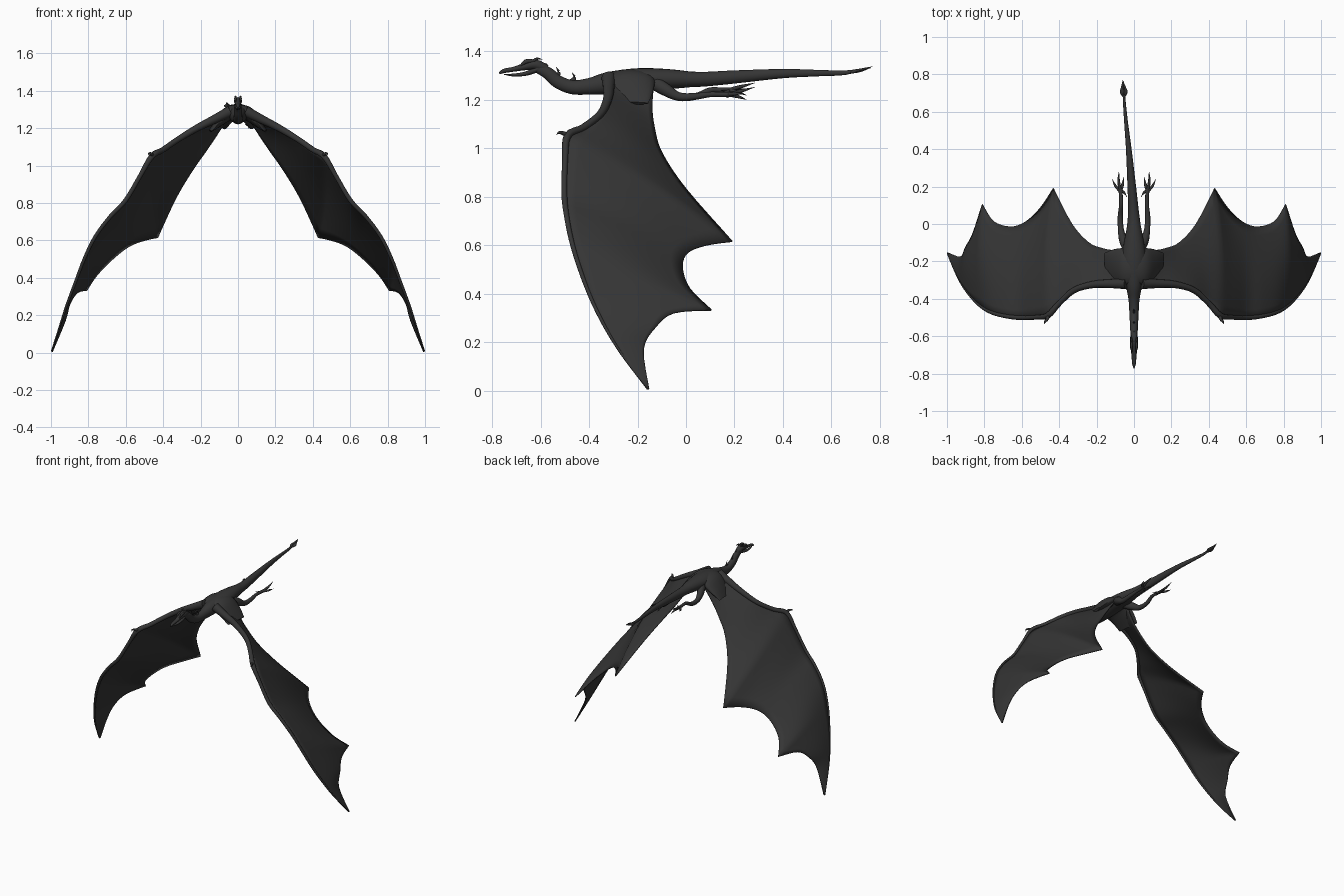
import bpy, bmesh, math
from mathutils import Vector

hide = bpy.data.materials.new("charcoal hide")
hide.diffuse_color = (0.036, 0.036, 0.036, 1)


def smooth(pts, n):
    """Catmull-Rom resampling of a list of equal-length tuples."""
    P = [pts[0]] + list(pts) + [pts[-1]]
    out = []
    for i in range(1, len(P) - 2):
        for k in range(n):
            t = k / n
            out.append([0.5 * (2 * b + (c - a) * t + (2 * a - 5 * b + 4 * c - d) * t * t
                               + (3 * b - a - 3 * c + d) * t ** 3)
                        for a, b, c, d in zip(*P[i - 1:i + 3])])
    out.append(list(pts[-1]))
    return out


def finish(bm, name, angle=60):
    bmesh.ops.recalc_face_normals(bm, faces=bm.faces)
    me = bpy.data.meshes.new(name)
    bm.to_mesh(me)
    bm.free()
    ob = bpy.data.objects.new(name, me)
    bpy.context.collection.objects.link(ob)
    me.materials.append(hide)
    bpy.ops.object.select_all(action='DESELECT')
    ob.select_set(True)
    bpy.context.view_layer.objects.active = ob
    bpy.ops.object.shade_smooth_by_angle(angle=math.radians(angle))
    return ob


def tube(name, pts, s=1, sides=12, n=4):
    """Tapered tube; each point is x, y, z, half width, half height."""
    ring = smooth(pts, n)
    bm = bmesh.new()
    rows = []
    for i, p in enumerate(ring):
        a, b = ring[max(i - 1, 0)], ring[min(i + 1, len(ring) - 1)]
        t = (Vector(b[:3]) - Vector(a[:3])).normalized()
        side = t.cross(Vector((0, 0, 1)))
        side = side.normalized() if side.length > 0.05 else Vector((1, 0, 0))
        up = side.cross(t)
        row = []
        for k in range(sides):
            q = 2 * math.pi * k / sides
            v = Vector(p[:3]) + side * math.cos(q) * max(p[3], .0008) + up * math.sin(q) * max(p[4], .0008)
            row.append(bm.verts.new((v.x * s, v.y, v.z)))
        rows.append(row)
    for r0, r1 in zip(rows, rows[1:]):
        for k in range(sides):
            j = (k + 1) % sides
            bm.faces.new((r0[k], r0[j], r1[j], r1[k]))
    bm.faces.new(rows[0])
    bm.faces.new(rows[-1])
    return finish(bm, name)


# Torso and neck in one flowing form
tube("torso_and_neck", [
    (0, 0.02, 1.284, .03, .032), (0, -.08, 1.285, .05, .042), (0, -.2, 1.283, .065, .047),
    (0, -.32, 1.268, .045, .046), (0, -.4, 1.255, .03, .034), (0, -.47, 1.252, .025, .029),
    (0, -.53, 1.275, .022, .027), (0, -.57, 1.31, .02, .025), (0, -.62, 1.335, .016, .02)], sides=20)

# Tail, drifting to the left, with a flat spade
tube("tail", [
    (0, -.1, 1.288, .05, .038), (-.002, .05, 1.284, .03, .031), (-.012, .2, 1.294, .023, .027),
    (-.028, .4, 1.308, .015, .019), (-.043, .55, 1.31, .01, .013), (-.052, .66, 1.312, .007, .009),
    (-.056, .76, 1.333, .002, .003)], sides=16)
tube("tail_spade", [
    (-.053, .675, 1.313, .004, .005), (-.055, .705, 1.318, .021, .007),
    (-.057, .735, 1.325, .012, .005), (-.06, .77, 1.338, 0, 0)])

# Head: skull with beak-like snout, lower jaw
tube("skull", [
    (0, -.575, 1.325, .014, .018), (0, -.62, 1.345, .022, .021), (0, -.66, 1.338, .018, .016),
    (0, -.71, 1.326, .013, .01), (0, -.75, 1.319, .01, .009), (0, -.77, 1.308, .002, .004)])
tube("lower_jaw", [
    (0, -.615, 1.325, .017, .012), (0, -.66, 1.308, .014, .009),
    (0, -.71, 1.302, .01, .006), (0, -.75, 1.305, .002, .002)])

# Spines along the neck
for y, z, h in ((-.525, 1.29, .045), (-.46, 1.272, .04), (-.575, 1.33, .022)):
    tube("neck_spine", [(0, y - .012, z, .006, .014), (0, y, z + h * .5, .004, .007),
                        (0, y + .002 - h * .3, z + h, 0, 0)], sides=8)

# Wing outlines: leading and trailing edge points, paired rib by rib
LEAD = [(.04, -.325, 1.29), (.12, -.325, 1.25), (.22, -.33, 1.2), (.32, -.36, 1.14), (.4, -.43, 1.085),
        (.46, -.495, 1.05), (.52, -.505, .95), (.6, -.508, .815), (.68, -.5, .73), (.76, -.48, .625),
        (.82, -.445, .505), (.87, -.395, .375), (.915, -.335, .255), (.95, -.27, .15), (.997, -.16, .006)]
TRAIL = [(.04, -.13, 1.28), (.11, -.14, 1.17), (.17, -.13, 1.08), (.24, -.1, .98), (.33, 0, .83),
         (.43, .19, .615), (.5, .085, .6), (.58, .01, .57), (.66, -.015, .51), (.75, .015, .42),
         (.81, .105, .332), (.86, -.05, .32), (.9, -.125, .26), (.925, -.175, .17), (.993, -.153, .006)]


def edge(pts):
    """Smooth each scallop while keeping the finger points sharp."""
    out = []
    for a, b in ((0, 5), (5, 10), (10, 14)):
        out += smooth(pts[a:b + 1], 4)[:-1]
    return out + [list(pts[-1])]


def wing(s, label):
    # Membrane, ribs bowed upward between the edges
    bm = bmesh.new()
    rows, n = [], 10
    for l, t in zip(smooth(LEAD, 4), edge(TRAIL)):
        l, t = Vector(l), Vector(t)
        bow = Vector((.6, -.1, .75)) * (l - t).length * .045
        row = []
        for k in range(n + 1):
            p = l.lerp(t, k / n) + bow * math.sin(math.pi * k / n)
            row.append(bm.verts.new((p.x * s, p.y, p.z)))
        rows.append(row)
    for r0, r1 in zip(rows, rows[1:]):
        for k in range(n):
            bm.faces.new((r0[k], r0[k + 1], r1[k + 1], r1[k]))
    ob = finish(bm, label + "_wing_membrane")
    mod = ob.modifiers.new("thickness", 'SOLIDIFY')
    mod.thickness, mod.offset = .008, 0
    # Arm and long finger along the leading edge
    tube(label + "_wing_arm", [(x, y + .006, z, r, r) for (x, y, z), r in zip(
        LEAD, (.03, .024, .019, .016, .015, .016, .012, .012, .011, .01, .009, .008, .007, .005, .002))], s)
    # Shoulder muscle blending into the torso
    tube(label + "_shoulder", [(0, -.228, 1.287, .098, .04), (.05, -.228, 1.278, .1, .038),
                               (.1, -.23, 1.235, .095, .026), (.15, -.235, 1.185, .08, .008)], s, 20)
    # Hooked thumb claw at the wrist
    tube(label + "_thumb_claw", [(.455, -.48, 1.05, .014, .013), (.465, -.51, 1.063, .008, .008),
                                 (.478, -.525, 1.064, .005, .005), (.475, -.535, 1.055, 0, 0)], s, 8)


def leg(s, label, dz):
    # Thigh, shin and ankle trailing backwards
    tube(label + "_leg", [(.025, -.14, 1.275, .03, .03), (.055, -.09, 1.245, .024, .027),
                          (.07, -.03, 1.213, .016, .018), (.073, .04, 1.214, .014, .014),
                          (.069, .1, 1.222 + dz, .011, .011), (.07, .15, 1.222 + dz, .01, .01),
                          (.073, .19, 1.222 + dz, .012, .01)], s)
    # Three splayed toes and a back toe: middle and tip positions
    for mx, my, mz, tx, ty, tz in ((.082, .23, 1.237, .08, .285, 1.252), (.1, .205, 1.225, .116, .24, 1.228),
                                   (.06, .215, 1.213, .055, .25, 1.2), (.055, .17, 1.215, .038, .145, 1.222)):
        tube(label + "_toe", [(.072, .175, 1.222 + dz, .009, .008), (mx, my, mz + dz, .007, .007),
                              (tx, ty, tz + dz, 0, 0)], s, 8)
    # Small horn beside the skull
    tube(label + "_horn", [(.01, -.635, 1.355, .007, .007), (.014, -.615, 1.369, .005, .005),
                           (.017, -.59, 1.366, 0, 0)], s, 8)
    # Brow ridge
    tube(label + "_brow", [(.01, -.685, 1.338, .003, .003), (.014, -.66, 1.358, .007, .009),
                           (.012, -.625, 1.36, .005, .006)], s, 8)


for side, label, lift in ((1, "right", 0), (-1, "left", .018)):
    wing(side, label)
    leg(side, label, lift)
